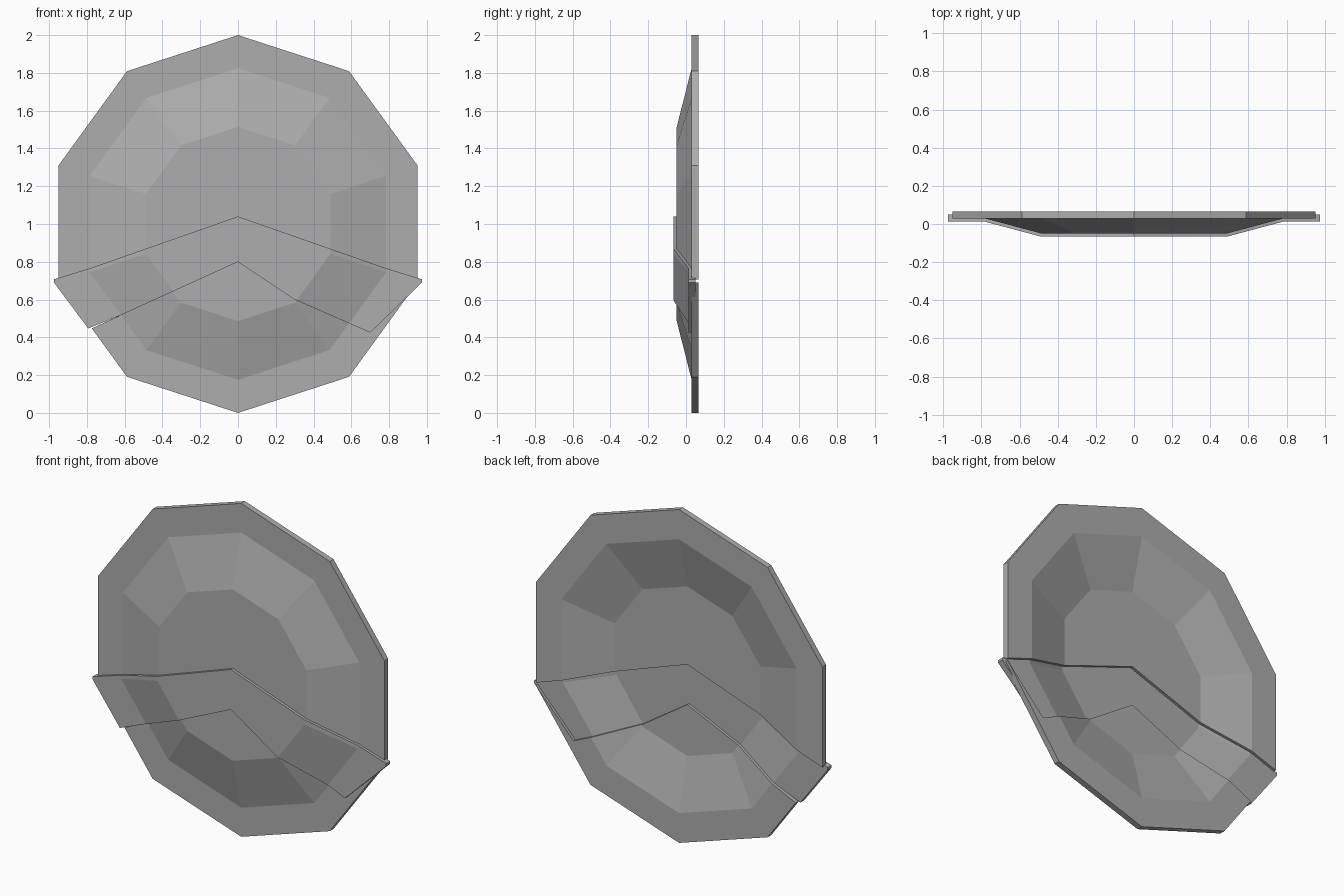
import bpy, bmesh, math
from mathutils import Vector

if "Cube" in bpy.data.objects:
    bpy.data.objects.remove(bpy.data.objects["Cube"])

SIDES = 10
THICK = 0.036
# radius and depth of the dish profile, from rim edge to flat centre
PROFILE = [(1.0, 0.03), (0.825, 0.03), (0.514, -0.049)]

grey = bpy.data.materials.new("mid_grey")
grey.diffuse_color = (0.42, 0.42, 0.42, 1)
grey.use_nodes = True
grey.node_tree.nodes["Principled BSDF"].inputs["Base Color"].default_value = grey.diffuse_color


def line(p, q):
    """Line in the front plane as (point, slope)."""
    return p, (q[1] - p[1]) / (q[0] - p[0])


def height(l, x):
    return l[0][1] + l[1] * (x - l[0][0])


# Edges of the bent band, for the left and right half
UPPER = {s: line((0, 1.04), (s * 0.951, 0.707)) for s in (-1, 1)}
LOWER = {
    -1: [line((0, 0.80), (-0.79, 0.44))],
    1: [line((0, 0.80), (0.30, 0.60)), line((0.30, 0.60), (0.70, 0.425)),
        line((0.70, 0.425), (0.951, 0.691))],
}


def in_band(face):
    c = face.calc_center_median()
    s = 1 if c.x > 0 else -1
    return height(UPPER[s], c.x) > c.z > max(height(l, c.x) for l in LOWER[s])


def cut(bm, faces, co, no):
    geom = set(faces)
    for f in faces:
        geom.update(f.edges)
        geom.update(f.verts)
    bmesh.ops.bisect_plane(bm, geom=list(geom), dist=1e-5, plane_co=co, plane_no=no)


def dish_surface():
    """Front skin of the dish, cut along the band edges."""
    bm = bmesh.new()
    rings = []
    for r, y in PROFILE:
        rings.append([bm.verts.new((r * math.sin(2 * math.pi * i / SIDES), y,
                                    1 + r * math.cos(2 * math.pi * i / SIDES)))
                      for i in range(SIDES)])
    for a, b in zip(rings, rings[1:]):
        for i in range(SIDES):
            j = (i + 1) % SIDES
            bm.faces.new((a[i], a[j], b[j], b[i]))
    bm.faces.new(rings[-1])
    cut(bm, bm.faces[:], (0, 0, 0), (1, 0, 0))
    for s in (-1, 1):
        for (p, slope) in [UPPER[s]] + LOWER[s]:
            half = [f for f in bm.faces if f.calc_center_median().x * s > 0]
            cut(bm, half, (p[0], 0, p[1]), Vector((-slope, 0, 1)).normalized())
    # all front faces look towards -y
    bm.normal_update()
    for f in bm.faces:
        if f.normal.y > 0:
            f.normal_flip()
    return bm


def finish(bm, name):
    me = bpy.data.meshes.new(name)
    bm.to_mesh(me)
    bm.free()
    me.materials.append(grey)
    ob = bpy.data.objects.new(name, me)
    bpy.context.collection.objects.link(ob)
    mod = ob.modifiers.new("thickness", 'SOLIDIFY')
    mod.thickness = THICK
    mod.offset = -1
    mod.use_even_offset = True


# Dish with the band area cut out
bm = dish_surface()
bmesh.ops.delete(bm, geom=[f for f in bm.faces if in_band(f)], context='FACES')
finish(bm, "shield_dish")

# Raised band, set forward and reaching slightly past the rim
bm = dish_surface()
bmesh.ops.delete(bm, geom=[f for f in bm.faces if not in_band(f)], context='FACES')
apothem = math.cos(math.pi / SIDES)
for v in bm.verts:
    reach = max(v.co.x * math.sin(a) + (v.co.z - 1) * math.cos(a)
                for a in [(i + 0.5) * 2 * math.pi / SIDES for i in range(SIDES)])
    if reach > apothem - 0.001:
        v.co.x *= 1.025
    v.co.y -= 0.017
finish(bm, "chevron_band")
